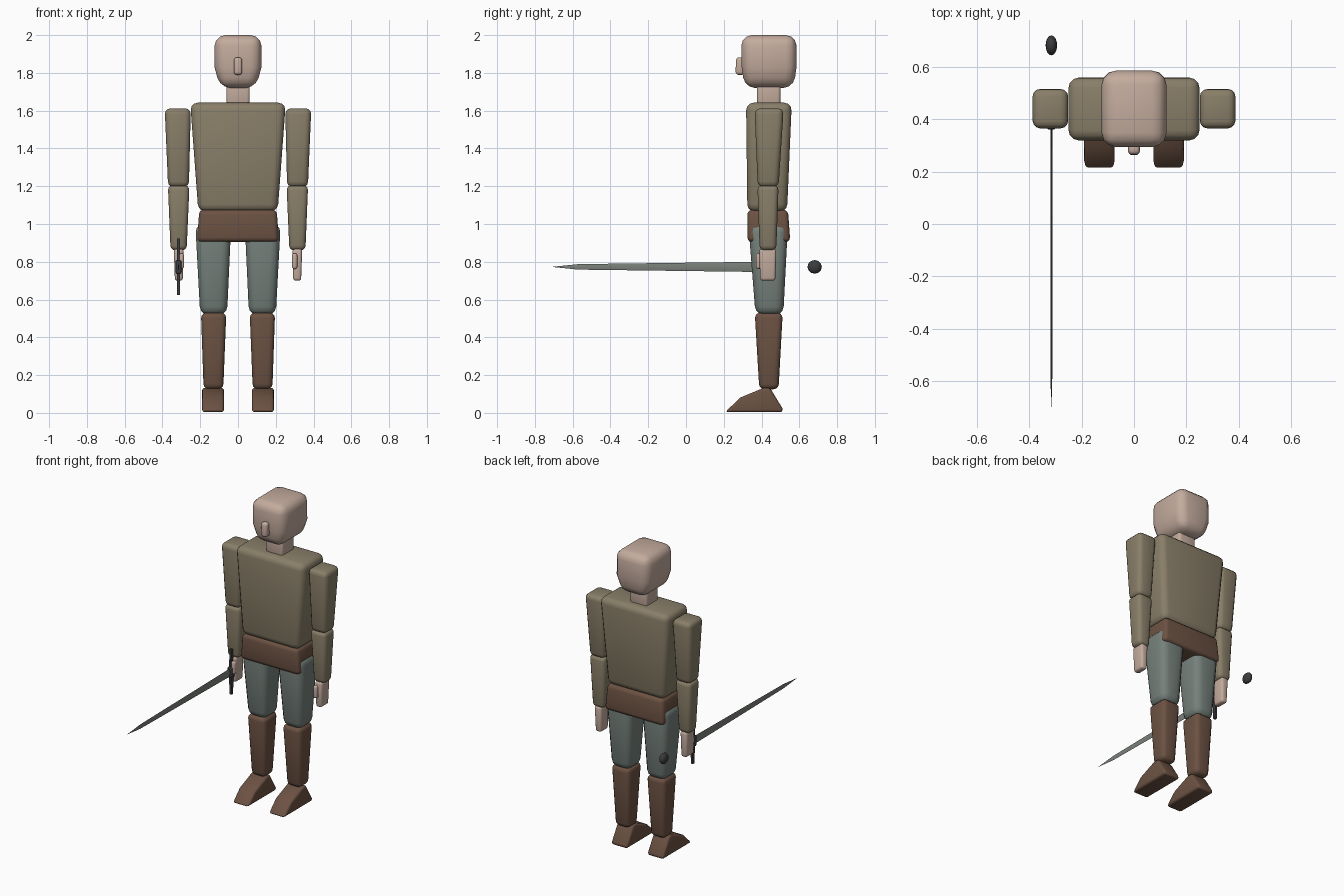
import bpy
import bmesh
import math

cube = bpy.data.objects.get("Cube")
if cube:
    bpy.data.objects.remove(cube, do_unlink=True)


def material(name, rgb):
    m = bpy.data.materials.new(name)
    m.use_nodes = True
    m.diffuse_color = (*rgb, 1)
    m.node_tree.nodes["Principled BSDF"].inputs["Base Color"].default_value = (*rgb, 1)
    return m


SKIN = material("skin", (0.55, 0.41, 0.34))
SHIRT = material("olive cloth", (0.25, 0.21, 0.14))
TROUSERS = material("grey green cloth", (0.18, 0.22, 0.20))
LEATHER = material("brown leather", (0.15, 0.084, 0.056))
STEEL = material("blade steel", (0.20, 0.22, 0.20))
IRON = material("dark iron", (0.045, 0.045, 0.05))


def finish(name, bm, mat, bevel=0.0, segments=3):
    """Turn a bmesh into a smooth, bevelled object."""
    bmesh.ops.recalc_face_normals(bm, faces=bm.faces)
    mesh = bpy.data.meshes.new(name)
    bm.to_mesh(mesh)
    bm.free()
    mesh.materials.append(mat)
    ob = bpy.data.objects.new(name, mesh)
    bpy.context.collection.objects.link(ob)
    bpy.ops.object.select_all(action="DESELECT")
    ob.select_set(True)
    bpy.context.view_layer.objects.active = ob
    if bevel:
        mod = ob.modifiers.new("round edges", "BEVEL")
        mod.width, mod.segments = bevel, segments
        mod.limit_method, mod.angle_limit = "ANGLE", math.radians(35)
        bpy.ops.object.modifier_apply(modifier=mod.name)
    bpy.ops.object.shade_smooth_by_angle(angle=math.radians(40))
    return ob


def loft(name, mat, levels, bevel, corner=0.0, side=1):
    """Stack (z, x0, x1, y0, y1) rectangles, with optional cut corners."""
    bm = bmesh.new()
    rings = []
    for z, x0, x1, y0, y1 in levels:
        c = corner
        if c:
            pts = [(x0 + c, y0), (x1 - c, y0), (x1, y0 + c), (x1, y1 - c),
                   (x1 - c, y1), (x0 + c, y1), (x0, y1 - c), (x0, y0 + c)]
        else:
            pts = [(x0, y0), (x1, y0), (x1, y1), (x0, y1)]
        rings.append([bm.verts.new((side * x, y, z)) for x, y in pts])
    for a, b in zip(rings, rings[1:]):
        for i in range(len(a)):
            j = (i + 1) % len(a)
            bm.faces.new((a[i], a[j], b[j], b[i]))
    bm.faces.new(rings[0])
    bm.faces.new(rings[-1])
    return finish(name, bm, mat, bevel)


def extrude_x(name, mat, profile, x0, x1, bevel=0.0):
    """Extrude a (y, z) outline across x."""
    bm = bmesh.new()
    a = [bm.verts.new((x0, y, z)) for y, z in profile]
    b = [bm.verts.new((x1, y, z)) for y, z in profile]
    for i in range(len(a)):
        j = (i + 1) % len(a)
        bm.faces.new((a[i], a[j], b[j], b[i]))
    bm.faces.new(a)
    bm.faces.new(b)
    return finish(name, bm, mat, bevel)


# Head and trunk
loft("head", SKIN, [(1.72, -0.095, 0.095, 0.31, 0.57), (1.83, -0.124, 0.124, 0.295, 0.585),
                    (2.0, -0.124, 0.124, 0.292, 0.585)], 0.055)
loft("nose", SKIN, [(1.79, -0.022, 0.022, 0.262, 0.31), (1.882, -0.022, 0.022, 0.265, 0.31)], 0.015)
loft("neck", SKIN, [(1.63, -0.062, 0.062, 0.375, 0.5), (1.76, -0.062, 0.062, 0.375, 0.5)], 0.015)
loft("torso", SHIRT, [(1.065, -0.21, 0.21, 0.325, 0.535), (1.642, -0.253, 0.253, 0.318, 0.56)], 0.04)
loft("hip_wrap", LEATHER, [(0.905, -0.217, 0.217, 0.325, 0.552),
                           (1.075, -0.205, 0.205, 0.325, 0.54)], 0.025)

# Limbs, repeated on both sides
for label, s in (("left", 1), ("right", -1)):
    loft(label + "_upper_arm", SHIRT, [(1.195, 0.26, 0.37, 0.38, 0.49),
                                       (1.612, 0.25, 0.388, 0.363, 0.517)], 0.03, side=s)
    loft(label + "_forearm", SHIRT, [(0.86, 0.272, 0.357, 0.39, 0.478),
                                     (1.205, 0.257, 0.371, 0.378, 0.49)], 0.026, side=s)
    loft(label + "_hand", SKIN, [(0.70, 0.292, 0.334, 0.392, 0.473),
                                 (0.868, 0.288, 0.34, 0.388, 0.478)], 0.014, side=s)
    loft(label + "_thumb", SKIN, [(0.762, 0.286, 0.314, 0.37, 0.41),
                                  (0.845, 0.286, 0.314, 0.37, 0.41)], 0.012, side=s)
    loft(label + "_thigh", TROUSERS, [(0.518, 0.058, 0.2, 0.368, 0.515),
                                      (1.0, 0.036, 0.226, 0.33, 0.54)], 0.045, side=s)
    loft(label + "_boot_shaft", LEATHER, [(0.125, 0.078, 0.182, 0.388, 0.49),
                                          (0.53, 0.062, 0.196, 0.364, 0.512)], 0.028, side=s)
    extrude_x(label + "_boot_foot", LEATHER,
              [(0.208, 0.004), (0.512, 0.004), (0.51, 0.025), (0.445, 0.132), (0.41, 0.132),
               (0.285, 0.08)], s * 0.074, s * 0.19, 0.014)

# Sword held in the right hand, pointing forward
X, Z = -0.315, 0.773
bm = bmesh.new()
rings = []
for y, half in ((0.39, 0.027), (-0.57, 0.0145)):
    rings.append([bm.verts.new(p) for p in ((X, y, Z + half), (X + 0.004, y, Z),
                                            (X, y, Z - half), (X - 0.004, y, Z))])
tip = bm.verts.new((X, -0.712, Z))
bm.faces.new(rings[0])
for i in range(4):
    j = (i + 1) % 4
    bm.faces.new((rings[0][i], rings[0][j], rings[1][j], rings[1][i]))
    bm.faces.new((rings[1][i], rings[1][j], tip))
finish("sword_blade", bm, STEEL)

extrude_x("sword_guard", IRON, [(0.372, 0.625), (0.388, 0.625), (0.396, Z), (0.388, 0.922),
                                (0.372, 0.922), (0.364, Z)], X - 0.007, X + 0.007)
extrude_x("sword_guard_block", IRON, [(0.36, Z - 0.035), (0.4, Z - 0.035), (0.4, Z + 0.035),
                                      (0.36, Z + 0.035)], X - 0.015, X + 0.015, 0.006)

# Pommel, a flattened ball
bm = bmesh.new()
bmesh.ops.create_uvsphere(bm, u_segments=12, v_segments=8, radius=1)
for v in bm.verts:
    x, y, z = v.co
    v.co = (X + 0.022 * z, 0.681 + 0.038 * y, Z + 0.036 * x)
finish("sword_pommel", bm, IRON)
